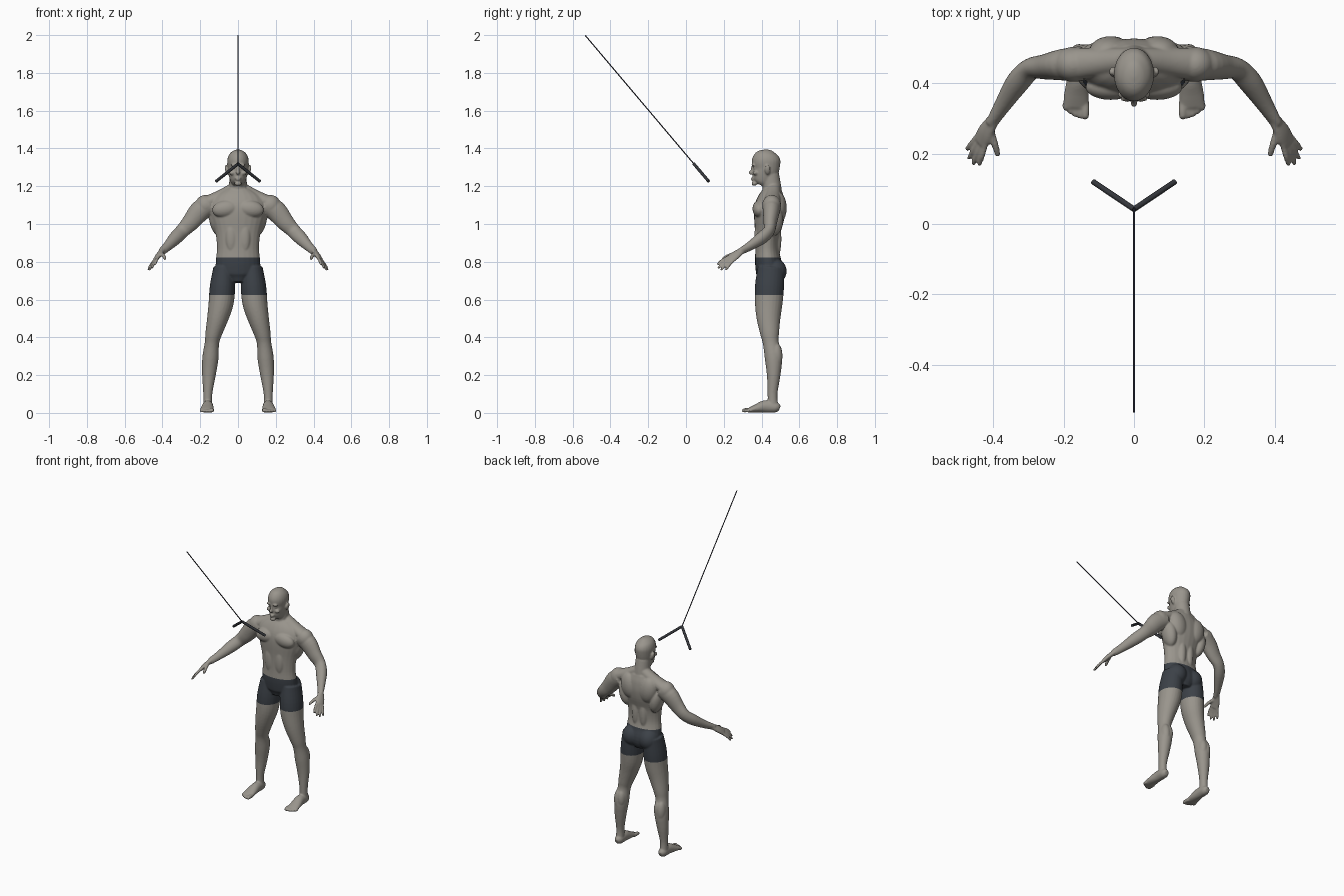
import bpy
import bmesh
from math import sin, cos, pi
from mathutils import Vector, Matrix

cube = bpy.data.objects.get("Cube")
if cube:
    bpy.data.objects.remove(cube, do_unlink=True)


def material(name, colour):
    mat = bpy.data.materials.new(name)
    mat.use_nodes = True
    mat.diffuse_color = (*colour, 1)
    mat.node_tree.nodes["Principled BSDF"].inputs["Base Color"].default_value = (*colour, 1)
    return mat


skin = material("warm grey skin", (.32, .30, .265))
cloth = material("dark slate cloth", (.045, .053, .064))
grip = material("charcoal grip", (.035, .038, .045))
cable_grey = material("dark cable", (.04, .04, .06))


def smooth_path(stations, steps):
    """Catmull-Rom resampling of stations (x, y, z, width, depth)."""
    pts = [Vector(s) for s in stations]
    pts = [pts[0] * 2 - pts[1]] + pts + [pts[-1] * 2 - pts[-2]]
    out = []
    for a, b, c, d in zip(pts, pts[1:], pts[2:], pts[3:]):
        for k in range(steps):
            t = k / steps
            out.append(b + (c - a) * (t / 2) + (a * 2 - b * 5 + c * 4 - d) * (t * t / 2)
                       + (b * 3 - a - c * 3 + d) * (t ** 3 / 2))
    return out + [pts[-2]]


def loft(bm, stations, side=(1, 0, 0), mirror=1, steps=4, sides=24):
    """Sweep an ellipse along the stations; width lies along the side axis."""
    path = smooth_path(stations, steps)
    rings = []
    for i, p in enumerate(path):
        ahead, behind = path[min(i + 1, len(path) - 1)], path[max(i - 1, 0)]
        tangent = (ahead.xyz - behind.xyz).normalized()
        u = Vector(side)
        u = (u - tangent * u.dot(tangent)).normalized()
        v = tangent.cross(u)
        ring = []
        for k in range(sides):
            ang = 2 * pi * k / sides
            co = p.xyz + u * (cos(ang) * p[3]) + v * (sin(ang) * p[4])
            ring.append(bm.verts.new((co.x * mirror, co.y, co.z)))
        rings.append(ring)
    for low, high in zip(rings, rings[1:]):
        for k in range(sides):
            n = (k + 1) % sides
            bm.faces.new((low[k], low[n], high[n], high[k]))
    bm.faces.new(rings[0])
    bm.faces.new(rings[-1])


def blob(bm, centre, radii, mirror=1, tilt=0):
    """Ellipsoid for a muscle or a facial feature."""
    x, y, z = centre
    mat = (Matrix.Translation((x * mirror, y, z)) @ Matrix.Rotation(tilt * mirror, 4, 'Y')
           @ Matrix.Diagonal((*radii, 1)))
    bmesh.ops.create_uvsphere(bm, u_segments=24, v_segments=16, radius=1, matrix=mat)


def digit(bm, base, tip, radius, mirror, bend=.004):
    """Slightly bent finger or toe with a rounded end."""
    base, tip = Vector(base), Vector(tip)
    mid = base.lerp(tip, .5) + Vector((0, 0, bend))
    near = base.lerp(tip, .93)
    loft(bm, [(*base, radius, radius), (*mid, radius, radius),
              (*near, radius * .8, radius * .8), (*tip, radius * .4, radius * .4)],
         mirror=mirror, sides=12)


def finish(name, bm, mats):
    bmesh.ops.recalc_face_normals(bm, faces=bm.faces)
    mesh = bpy.data.meshes.new(name)
    bm.to_mesh(mesh)
    bm.free()
    obj = bpy.data.objects.new(name, mesh)
    bpy.context.collection.objects.link(obj)
    for mat in mats:
        mesh.materials.append(mat)
    return obj


body = bmesh.new()

# Torso and neck
torso = [(.69, .445, .05, .055), (.74, .447, .112, .075), (.80, .435, .118, .07),
         (.87, .43, .111, .063), (.95, .432, .119, .067), (1.03, .44, .142, .08),
         (1.09, .445, .152, .082), (1.14, .453, .13, .07), (1.18, .46, .075, .05)]
loft(body, [(0, y, z, w, d) for z, y, w, d in torso])
loft(body, [(0, .462, 1.13, .06, .05), (0, .455, 1.19, .049, .05), (0, .445, 1.26, .045, .048)])

# Head: height, front, back, half width
head = [(1.205, .372, .425, .022), (1.222, .354, .455, .038), (1.26, .351, .48, .049),
        (1.295, .354, .495, .054), (1.335, .348, .5, .057), (1.366, .362, .488, .048),
        (1.386, .39, .464, .028), (1.394, .415, .44, .008)]
loft(body, [(0, (f + b) / 2, z, w, (b - f) / 2) for z, f, b, w in head])
blob(body, (0, .346, 1.272), (.01, .015, .012))
blob(body, (0, .351, 1.288), (.007, .009, .022))
blob(body, (0, .353, 1.243), (.017, .01, .004))
blob(body, (0, .354, 1.234), (.015, .01, .004))
blob(body, (0, .362, 1.214), (.02, .015, .012))

# Arm: x, y, z, width along y, thickness
arm = [(.15, .455, 1.10, .05, .05), (.20, .452, 1.07, .045, .056), (.25, .446, 1.01, .036, .047),
       (.293, .44, .965, .03, .038), (.33, .402, .927, .032, .036), (.372, .338, .883, .023, .026),
       (.405, .285, .853, .015, .02)]
leg = [(.075, .45, .77, .055, .07), (.082, .442, .67, .067, .077), (.09, .438, .58, .066, .073),
       (.108, .437, .50, .056, .063), (.129, .443, .42, .044, .05), (.138, .449, .37, .038, .042),
       (.146, .463, .29, .043, .046), (.154, .464, .20, .036, .036), (.16, .458, .10, .024, .026),
       (.16, .46, .03, .025, .028)]
foot = [(.16, .495, .022, .014, .016), (.16, .475, .029, .026, .028), (.16, .42, .034, .029, .033),
        (.163, .37, .023, .035, .022), (.165, .33, .013, .037, .012)]
spread = Vector((.54, .70, -.47))
knuckle = Vector((.435, .232, .812))
tips = [(.44, .165, .785), (.457, .168, .765), (.47, .184, .755), (.476, .21, .756)]

for m in (1, -1):
    loft(body, arm, side=(0, 1, 0), mirror=m)
    loft(body, leg, mirror=m)
    loft(body, foot, mirror=m)

    # Shoulder slope, shoulder cap, chest, shoulder blade, flank and seat
    loft(body, [(.02, .465, 1.185, .035, .035), (.09, .46, 1.145, .04, .036),
                (.16, .455, 1.115, .045, .036)], side=(0, 1, 0), mirror=m)
    blob(body, (.172, .453, 1.098), (.055, .05, .056), m)
    blob(body, (.066, .388, 1.08), (.072, .036, .045), m, .15)
    blob(body, (.067, .488, 1.085), (.06, .045, .085), m, .2)
    blob(body, (.112, .462, 1.02), (.04, .052, .085), m, .2)
    blob(body, (.028, .48, .92), (.027, .025, .10), m)
    blob(body, (.035, .38, .93), (.03, .018, .08), m)
    blob(body, (.06, .467, .75), (.062, .066, .068), m)
    blob(body, (.155, .477, .30), (.03, .034, .07), m)
    blob(body, (.135, .478, .31), (.028, .032, .06), m)

    # Brow, eye, cheek and ear
    blob(body, (.02, .356, 1.312), (.02, .01, .007), m, .1)
    blob(body, (.021, .366, 1.296), (.01, .01, .007), m)
    blob(body, (.03, .368, 1.27), (.016, .014, .012), m)
    blob(body, (.06, .432, 1.287), (.009, .015, .026), m, .25)

    # Palm, fingers and thumb
    loft(body, [(.398, .298, .86, .018, .015), (.42, .262, .835, .027, .014),
                (*knuckle, .029, .011)], side=spread, mirror=m)
    for i, tip in enumerate(tips):
        digit(body, knuckle + spread * (.014 * (i - 1.5)), tip, .0082, m)
    digit(body, (.405, .262, .843), (.385, .192, .815), .01, m)

    # Toes, from the big one outward
    for i in range(5):
        x = .138 + i * .014
        size = .012 if i == 0 else .009
        digit(body, (x, .345, size + .002), (x, .297 + i * i * .0016, size), size, m, .002)

# Fuse the parts into one smooth skin
figure = finish("figure_body", body, (skin, cloth))
fuse = figure.modifiers.new("fuse", 'REMESH')
fuse.mode = 'VOXEL'
fuse.voxel_size = .0045
relax = figure.modifiers.new("relax", 'SMOOTH')
relax.factor = .5
relax.iterations = 5
graph = bpy.context.evaluated_depsgraph_get()
fused = bpy.data.meshes.new_from_object(figure.evaluated_get(graph))
figure.modifiers.clear()
figure.data = fused
fused.materials.clear()
for mat in (skin, cloth):
    fused.materials.append(mat)

# Shorts: cut clean edges at hem and waistband, then colour between them
hem, waist = .625, .822
bm = bmesh.new()
bm.from_mesh(fused)
for level in (hem, waist):
    bmesh.ops.bisect_plane(bm, geom=bm.verts[:] + bm.edges[:] + bm.faces[:],
                           plane_co=(0, 0, level), plane_no=(0, 0, 1))
for face in bm.faces:
    c = face.calc_center_median()
    face.material_index = int(hem < c.z < waist and abs(c.x) < .25)
    face.smooth = True
for vert in bm.verts:
    vert.co.z = max(vert.co.z, 0)
bm.to_mesh(fused)
bm.free()

# V-shaped pull handle and its cable
apex = (0, .042, 1.318)
bar = bmesh.new()
for m in (1, -1):
    loft(bar, [(*apex, .008, .008), (.116, .12, 1.226, .008, .008)],
         side=(0, 0, 1), mirror=m, steps=1, sides=16)
handle = finish("pull_handle", bar, (grip,))
line = bmesh.new()
loft(line, [(*apex, .003, .003), (0, -.533, 1.998, .003, .003)], steps=1, sides=12)
cable = finish("cable", line, (cable_grey,))

for obj in (handle, cable):
    bpy.ops.object.select_all(action='DESELECT')
    obj.select_set(True)
    bpy.context.view_layer.objects.active = obj
    bpy.ops.object.shade_smooth_by_angle()
